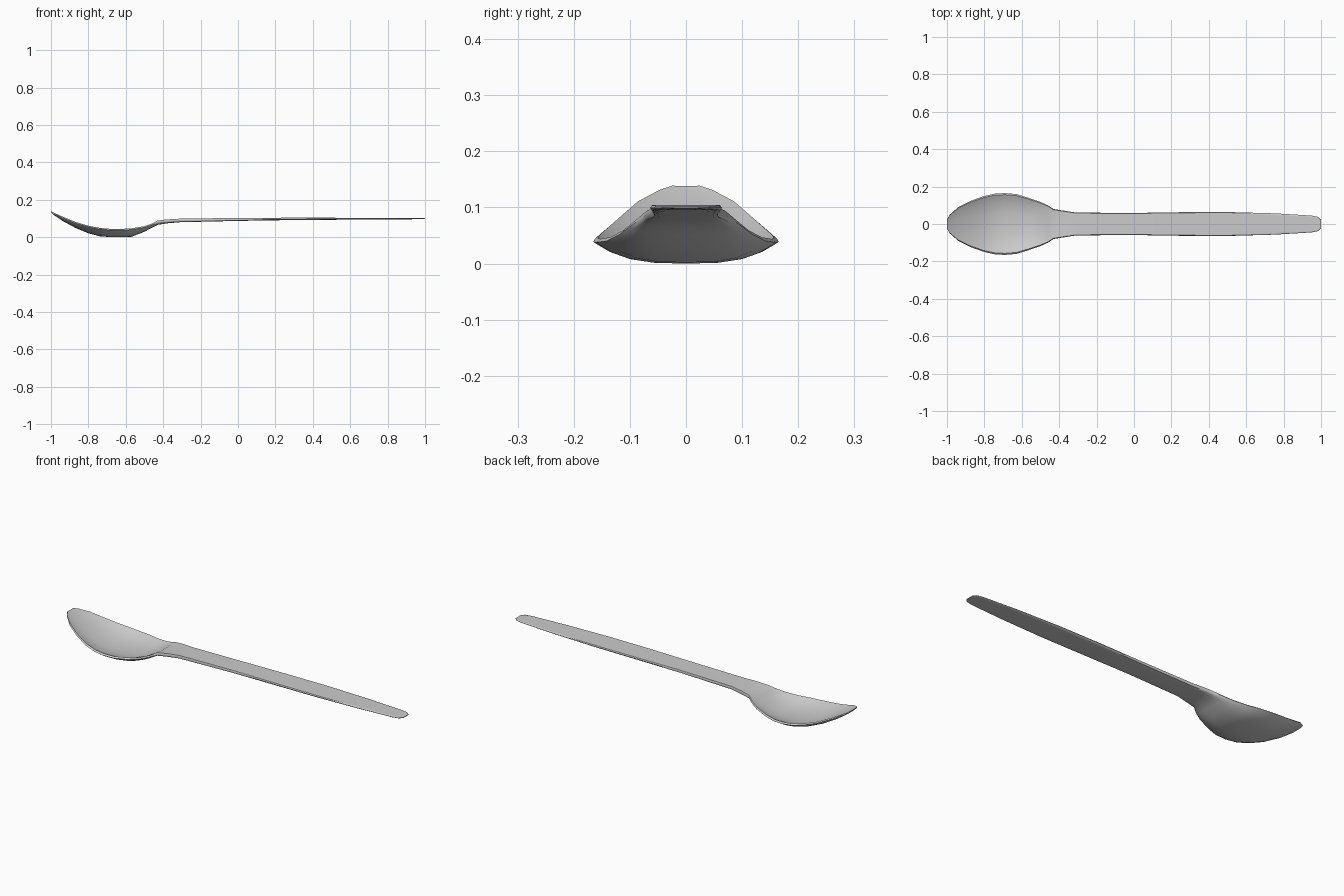
import bpy, bmesh

# Stations along the spoon: x, half width, edge top z, middle top z, bottom z
STATIONS = [
    (-1.00, 0.025, 0.142, 0.141, 0.136),
    (-0.985, 0.050, 0.134, 0.130, 0.122),
    (-0.94, 0.090, 0.114, 0.104, 0.091),
    (-0.87, 0.125, 0.085, 0.067, 0.053),
    (-0.80, 0.150, 0.064, 0.037, 0.024),
    (-0.74, 0.163, 0.053, 0.022, 0.008),
    (-0.69, 0.165, 0.048, 0.018, 0.004),
    (-0.63, 0.160, 0.047, 0.017, 0.003),
    (-0.57, 0.142, 0.050, 0.020, 0.005),
    (-0.50, 0.118, 0.062, 0.047, 0.032),
    (-0.46, 0.100, 0.076, 0.070, 0.054),
    (-0.43, 0.080, 0.092, 0.088, 0.069),
    (-0.38, 0.072, 0.098, 0.097, 0.077),
    (-0.31, 0.061, 0.102, 0.102, 0.083),
    (0.00, 0.059, 0.106, 0.106, 0.090),
    (0.25, 0.063, 0.107, 0.107, 0.094),
    (0.50, 0.064, 0.107, 0.107, 0.096),
    (0.75, 0.057, 0.106, 0.106, 0.098),
    (0.95, 0.045, 0.105, 0.105, 0.099),
    (0.985, 0.038, 0.105, 0.105, 0.100),
    (1.00, 0.022, 0.104, 0.104, 0.101),
]
ACROSS = [-0.95, -0.82, -0.62, -0.35, 0, 0.35, 0.62, 0.82, 0.95]


def section(x, w, edge, mid, low):
    """Closed ring: dished top, rounded edge, curved underside."""
    thick = mid - low
    dish = edge - mid
    top = [(x, u * w, mid + dish * abs(u / 0.95) ** 2.6) for u in ACROSS]
    under = [(x, u * w, low + dish * abs(u / 0.95) ** 3.2 + 0.2 * thick * abs(u) ** 6)
             for u in reversed(ACROSS)]
    rim = edge - thick * 0.45
    return top + [(x, w, rim)] + under + [(x, -w, rim)]


# Spoon body: bowl, neck and handle in one loft
bm = bmesh.new()
rings = [[bm.verts.new(p) for p in section(*s)] for s in STATIONS]
n = len(rings[0])
for a, b in zip(rings, rings[1:]):
    for i in range(n):
        j = (i + 1) % n
        bm.faces.new((a[i], a[j], b[j], b[i]))
bm.faces.new(rings[0])
bm.faces.new(rings[-1])
bmesh.ops.recalc_face_normals(bm, faces=bm.faces)
low = min(v.co.z for v in bm.verts)
bmesh.ops.translate(bm, verts=bm.verts, vec=(0, 0, -low))
mesh = bpy.data.meshes.new("spoon")
bm.to_mesh(mesh)
bm.free()
spoon = bpy.data.objects.new("spoon", mesh)
bpy.context.collection.objects.link(spoon)

# Smooth shading with crisp end caps
bpy.context.view_layer.objects.active = spoon
spoon.select_set(True)
bpy.ops.object.shade_smooth_by_angle(angle=0.9)
